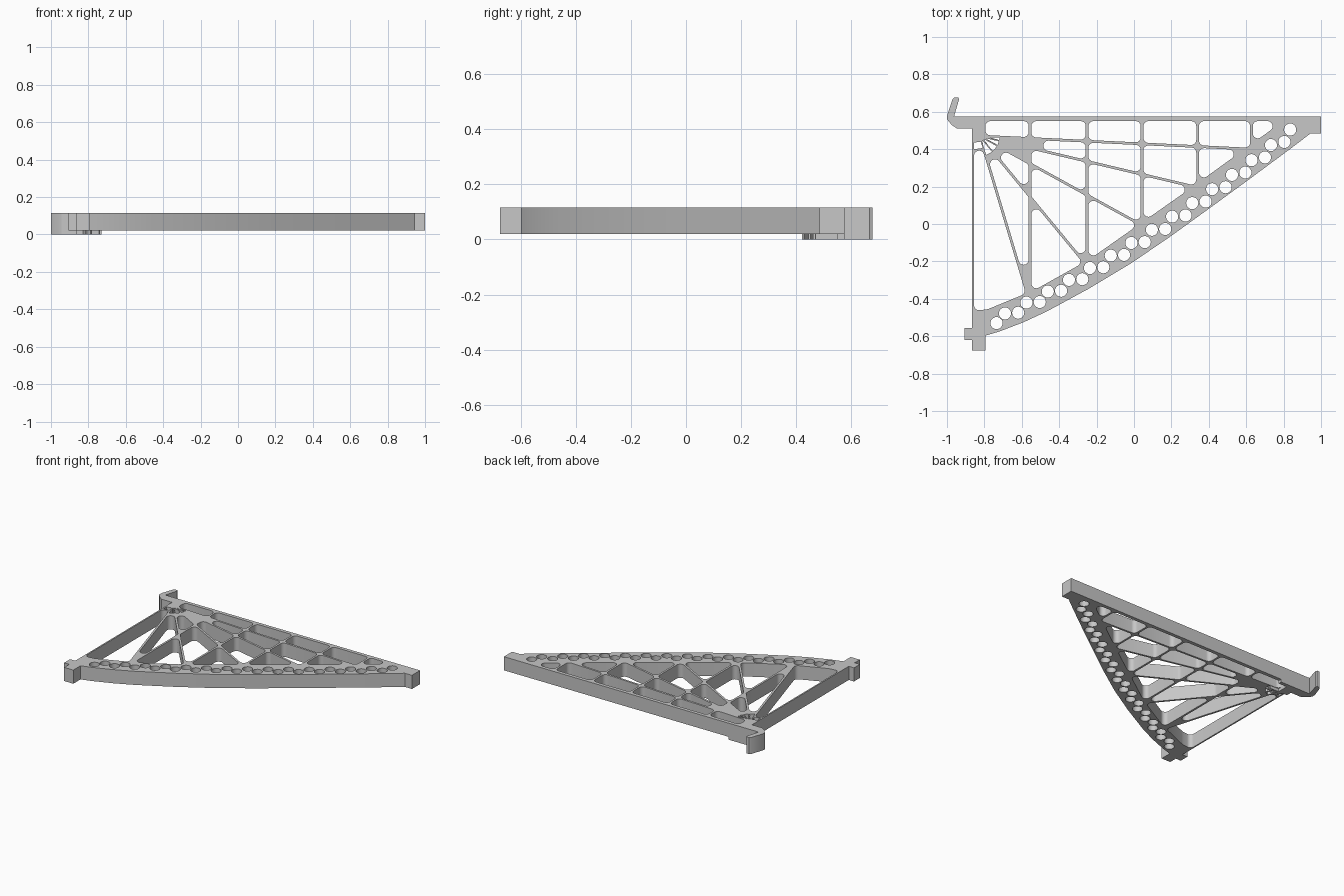
import bpy
import math
from mathutils import Vector

if "Cube" in bpy.data.objects:
    bpy.data.objects.remove(bpy.data.objects["Cube"])

grey = bpy.data.materials.new("plain grey")
grey.use_nodes = True
grey.diffuse_color = (0.57, 0.57, 0.57, 1)
grey.node_tree.nodes["Principled BSDF"].inputs["Base Color"].default_value = grey.diffuse_color

BASE, TOP = 0.02, 0.115
FILLET, RIB = 0.027, 0.007


def plate(name, loops, low, high):
    """Flat plate with the first loop as outline and the others as holes."""
    curve = bpy.data.curves.new(name + "_profile", 'CURVE')
    curve.dimensions = '2D'
    curve.fill_mode = 'BOTH'
    curve.extrude = (high - low) / 2
    for loop in loops:
        spline = curve.splines.new('POLY')
        spline.points.add(len(loop) - 1)
        for point, (x, y) in zip(spline.points, loop):
            point.co = (x, y, 0, 1)
        spline.use_cyclic_u = True
    helper = bpy.data.objects.new(name + "_helper", curve)
    bpy.context.scene.collection.objects.link(helper)
    graph = bpy.context.evaluated_depsgraph_get()
    mesh = bpy.data.meshes.new_from_object(helper.evaluated_get(graph))
    bpy.data.objects.remove(helper)
    mesh.materials.clear()
    mesh.materials.append(grey)
    obj = bpy.data.objects.new(name, mesh)
    obj.location.z = (low + high) / 2
    bpy.context.scene.collection.objects.link(obj)
    return obj


def clip(poly, origin, normal, gap):
    """Keep the part of a polygon at least gap inside a line."""
    result = []
    for a, b in zip(poly, poly[1:] + poly[:1]):
        da = (a - origin).dot(normal) - gap
        db = (b - origin).dot(normal) - gap
        if da >= 0:
            result.append(a)
        if da * db < 0:
            result.append(a.lerp(b, da / (da - db)))
    return result


def rounded_cell(lines, radius, smallest):
    """Cell between lines, with every corner filleted."""
    poly = [Vector(p) for p in ((-2, -2), (2, -2), (2, 2), (-2, 2))]
    for origin, normal, gap in lines:
        poly = clip(poly, origin, normal, gap + radius)
    poly = [p for i, p in enumerate(poly) if (p - poly[i - 1]).length > 1e-5]
    if len(poly) < 3:
        return None
    pairs = list(zip(poly, poly[1:] + poly[:1]))
    if sum(a.x * b.y - b.x * a.y for a, b in pairs) / 2 < smallest:
        return None
    loop = []
    for i, (p, q) in enumerate(pairs):
        before, after = p - poly[i - 1], q - p
        start = math.atan2(-before.x, before.y)
        turn = (math.atan2(-after.x, after.y) - start) % math.tau
        steps = max(1, round(turn / 0.25))
        for k in range(steps + 1):
            angle = start + turn * k / steps
            loop.append((p.x + radius * math.cos(angle), p.y + radius * math.sin(angle)))
    return loop


def circle(x, y, radius, count=24):
    return [(x + radius * math.cos(math.tau * k / count),
             y + radius * math.sin(math.tau * k / count)) for k in range(count)]


# Outer outline: top bar, curved lower chord and notched foot
outline = [(-0.865, 0.575), (-0.865, -0.555), (-0.905, -0.555), (-0.905, -0.62),
           (-0.865, -0.62), (-0.865, -0.676), (-0.795, -0.676), (-0.795, -0.597),
           (-0.72, -0.575), (-0.59, -0.525), (-0.465, -0.467), (-0.24, -0.345),
           (-0.015, -0.21), (0.2, -0.063), (0.405, 0.085), (0.62, 0.242),
           (0.84, 0.405), (0.945, 0.485), (1, 0.485), (1, 0.575)]

# Lines bounding the open web: left strut, top bar and inner chord edge
right, down = Vector((1, 0)), Vector((0, -1))
left_strut = (Vector((-0.855, 0)), right, 0)
top_bar = (Vector((0, 0.55)), down, 0)
chord = [Vector(p) for p in ((-0.855, -0.465), (-0.78, -0.455), (-0.53, -0.352),
                             (-0.24, -0.19), (0.28, 0.175), (0.77, 0.53))]
frame_lines = [left_strut, top_bar]
for a, b in zip(chord, chord[1:]):
    along = (b - a).normalized()
    frame_lines.append((a, Vector((-along.y, along.x)), 0))

# Ribs radiating from the hub
hub = Vector((-0.824, 0.47))
rays = [Vector((1, s)).normalized() for s in (-0.048, -0.236, -0.55, -1.21, -3.33)]


def below(ray, gap):
    return (hub, Vector((ray.y, -ray.x)), gap)


def above(ray, gap):
    return (hub, Vector((-ray.y, ray.x)), gap)


rows = [[(Vector((-0.795, 0)), right, 0), above(rays[0], RIB)]]
rows += [[below(a, RIB), above(b, RIB)] for a, b in zip(rays, rays[1:])]
rows.append([below(rays[-1], RIB)])

# Upright ribs split every row into cells
columns = [-1, -0.556, -0.251, 0.043, 0.34, 0.628, 1]
holes = []
for row in rows:
    for x0, x1 in zip(columns, columns[1:]):
        sides = [(Vector((x0, 0)), right, RIB), (Vector((x1, 0)), -right, RIB)]
        holes.append(rounded_cell(frame_lines + row + sides, FILLET, 0.0004))

# Small wedge openings around the hub
for a, b in zip(rays, rays[1:] + [down]):
    last = b is down
    middle = (a + b).normalized()
    lower = left_strut if last else above(b, 0.003)
    reach = 0.065 if last else 0.105
    holes.append(rounded_cell([below(a, 0.004), lower, (hub + middle * 0.03, middle, 0),
                               (hub + middle * reach, -middle, 0)], 0.002, 0))

# Two staggered rows of round holes along the chord
for i in range(15):
    x = -0.735 + 0.1165 * i - 0.00047 * i * i
    y = -0.53 + 0.0545 * i + 0.00105 * i * i
    holes.append(circle(x, y, 0.0325))
    holes.append(circle(x + 0.045 - 0.001 * i, y + min(0.052 + 0.002 * i, 0.066), 0.0325))

parts = [plate("web_frame", [outline] + [h for h in holes if h], BASE, TOP)]

# Bent hook at the back corner
hook = [(-0.865, 0.51), (-0.945, 0.51), (-0.975, 0.53), (-1, 0.56), (-0.998, 0.585),
        (-0.97, 0.667), (-0.96, 0.677), (-0.94, 0.677), (-0.935, 0.667), (-0.962, 0.575),
        (-0.865, 0.575)]
parts.append(plate("corner_hook", [hook], 0, TOP))

# Thin pad under the hub corner
pad = [(-0.865, 0.47), (-0.795, 0.47), (-0.795, 0.55), (-0.73, 0.55), (-0.73, 0.575),
       (-0.865, 0.575)]
parts.append(plate("corner_pad", [pad], 0, BASE))

# Short fins continuing the ribs below the hub
for number, ray in enumerate(rays):
    tip = hub + ray * min(0.094 / ray.x, -0.045 / ray.y)
    side = Vector((-ray.y, ray.x)) * 0.004
    fin = [hub - side, tip - side, tip + side, hub + side]
    parts.append(plate("hub_fin_%d" % (number + 1), [[tuple(p) for p in fin]], 0, BASE))

# Smooth the fillets and keep the edges sharp
bpy.ops.object.select_all(action='DESELECT')
for part in parts:
    part.select_set(True)
bpy.context.view_layer.objects.active = parts[0]
bpy.ops.object.shade_smooth_by_angle(angle=math.radians(30))
